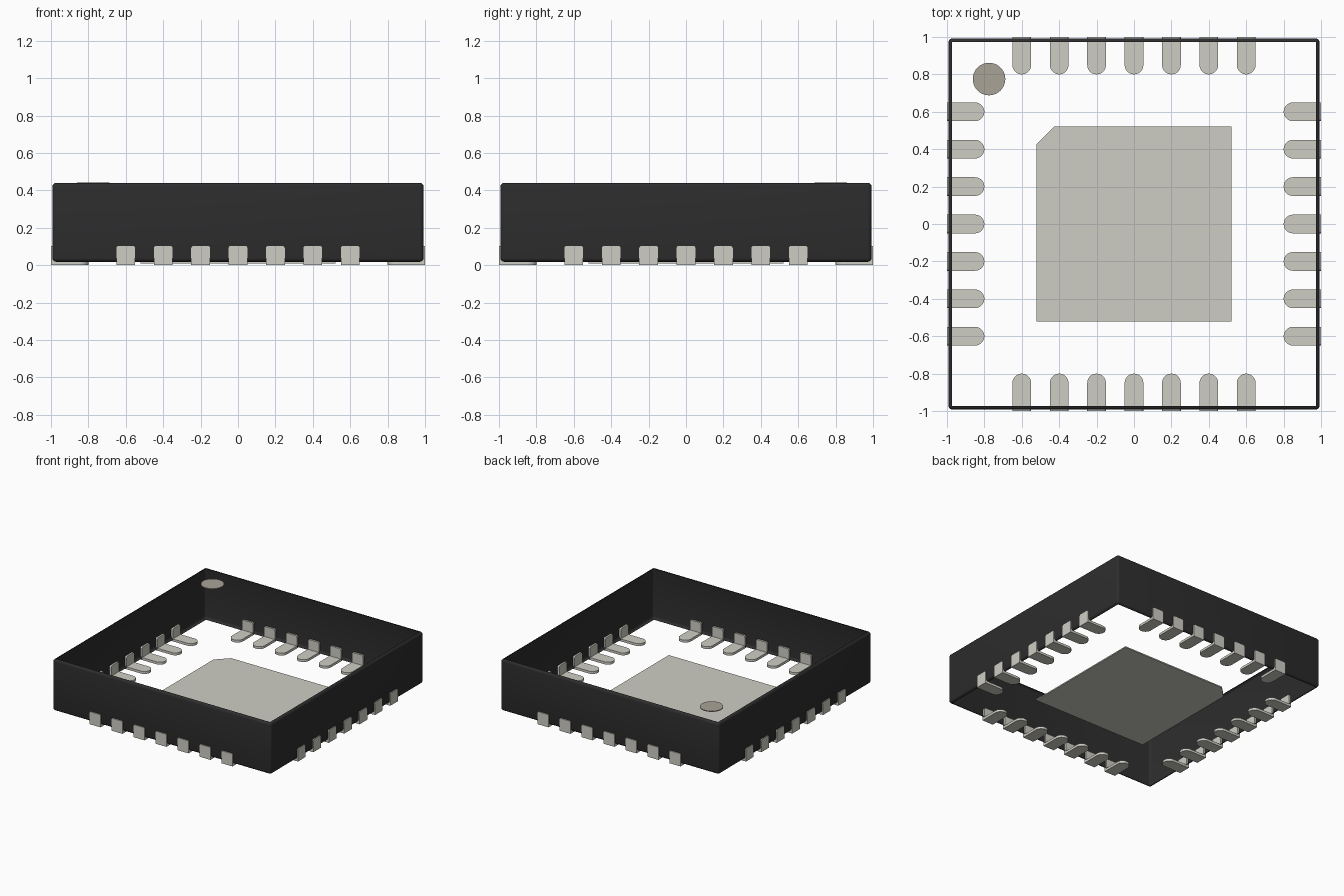
import bpy, bmesh, math
from mathutils import Matrix, Vector

cube = bpy.data.objects.get("Cube")
if cube:
    bpy.data.objects.remove(cube, do_unlink=True)


def material(name, rgb, rough, metal=0.0):
    m = bpy.data.materials.new(name)
    m.use_nodes = True
    m.diffuse_color = (*rgb, 1)
    bsdf = next(n for n in m.node_tree.nodes if n.type == 'BSDF_PRINCIPLED')
    bsdf.inputs["Base Color"].default_value = (*rgb, 1)
    bsdf.inputs["Roughness"].default_value = rough
    return m


BLACK = material("black plastic", (0.026, 0.026, 0.026), 0.6)
METAL = material("pale grey metal", (0.62, 0.61, 0.55), 0.5)
BROWN = material("grey brown marking", (0.40, 0.37, 0.31), 0.6)


def add_object(name, mesh, mat=None, turn=0.0, loc=(0, 0, 0)):
    ob = bpy.data.objects.new(name, mesh)
    bpy.context.collection.objects.link(ob)
    ob.location = loc
    ob.rotation_euler.z = turn
    if mat:
        mesh.materials.append(mat)
    return ob


def prism(bm, points, depth):
    """Face through the points, thickened along the depth vector."""
    face = bm.faces.new([bm.verts.new(p) for p in points])
    ext = bmesh.ops.extrude_face_region(bm, geom=[face], use_keep_orig=True)
    new = [g for g in ext["geom"] if isinstance(g, bmesh.types.BMVert)]
    bmesh.ops.translate(bm, verts=new, vec=Vector(depth))


def finish(bm, name):
    bmesh.ops.recalc_face_normals(bm, faces=bm.faces)
    mesh = bpy.data.meshes.new(name)
    bm.to_mesh(mesh)
    bm.free()
    return mesh


def arc(cx, cy, r, start, end, steps):
    angles = [math.radians(start + (end - start) * i / steps) for i in range(steps + 1)]
    return [(cx + r * math.cos(a), cy + r * math.sin(a)) for a in angles]


# Body: rounded box left open at the top and bottom
Z0, Z1, HALF = 0.018, 0.44, 0.992
bm = bmesh.new()
bmesh.ops.create_cube(bm, size=1, matrix=Matrix.Translation((0, 0, (Z0 + Z1) / 2))
                      @ Matrix.Diagonal((2 * HALF, 2 * HALF, Z1 - Z0, 1)))
bmesh.ops.bevel(bm, geom=bm.edges[:], offset=0.02, segments=4, profile=0.5, affect='EDGES')
caps = [f for f in bm.faces if abs(f.normal.z) > 0.99 and f.calc_area() > 1]
bmesh.ops.delete(bm, geom=caps, context='FACES')
body = add_object("body_shell", finish(bm, "body_shell"), BLACK)
bpy.context.view_layer.objects.active = body
body.select_set(True)
bpy.ops.object.shade_smooth_by_angle(angle=math.radians(35))
body.select_set(False)

# Lead: flat tongue with a round inner end, plus an upright tab on the wall
W, T = 0.05, 0.02
bm = bmesh.new()
tongue = [(1.0, W)] + arc(0.8 + W, 0, W, 90, 270, 14) + [(1.0, -W)]
prism(bm, [(x, y, 0) for x, y in tongue], (0, 0, T))
r = 0.012
tab = [(-W, T), (W, T)] + arc(W - r, 0.103 - r, r, 0, 90, 4) + arc(r - W, 0.103 - r, r, 90, 180, 4)
prism(bm, [(0.977, y, z) for y, z in tab], (0.023, 0, 0))
lead_mesh = finish(bm, "lead")
lead_mesh.materials.append(METAL)

# Seven leads on each of the four sides
for s, side in enumerate(("left", "back", "right", "front")):
    turn = s * math.pi / 2
    for i in range(7):
        off = Matrix.Rotation(turn, 3, 'Z') @ Vector((0, (i - 3) * 0.2, 0))
        add_object(f"{side}_lead_{i + 1}", lead_mesh, turn=turn, loc=off)

# Central pad with one clipped corner
P, C = 0.522, 0.095
bm = bmesh.new()
prism(bm, [(x, y, 0.01) for x, y in
           ((-P, -P), (P, -P), (P, P), (C - P, P), (-P, P - C))], (0, 0, 0.01))
add_object("centre_pad", finish(bm, "centre_pad"), METAL)

# Round corner marker at the top
bm = bmesh.new()
disc = arc(-0.775, 0.775, 0.087, 0, 360, 40)[:-1]
prism(bm, [(x, y, 0.436) for x, y in disc], (0, 0, 0.006))
add_object("corner_marker", finish(bm, "corner_marker"), BROWN)
